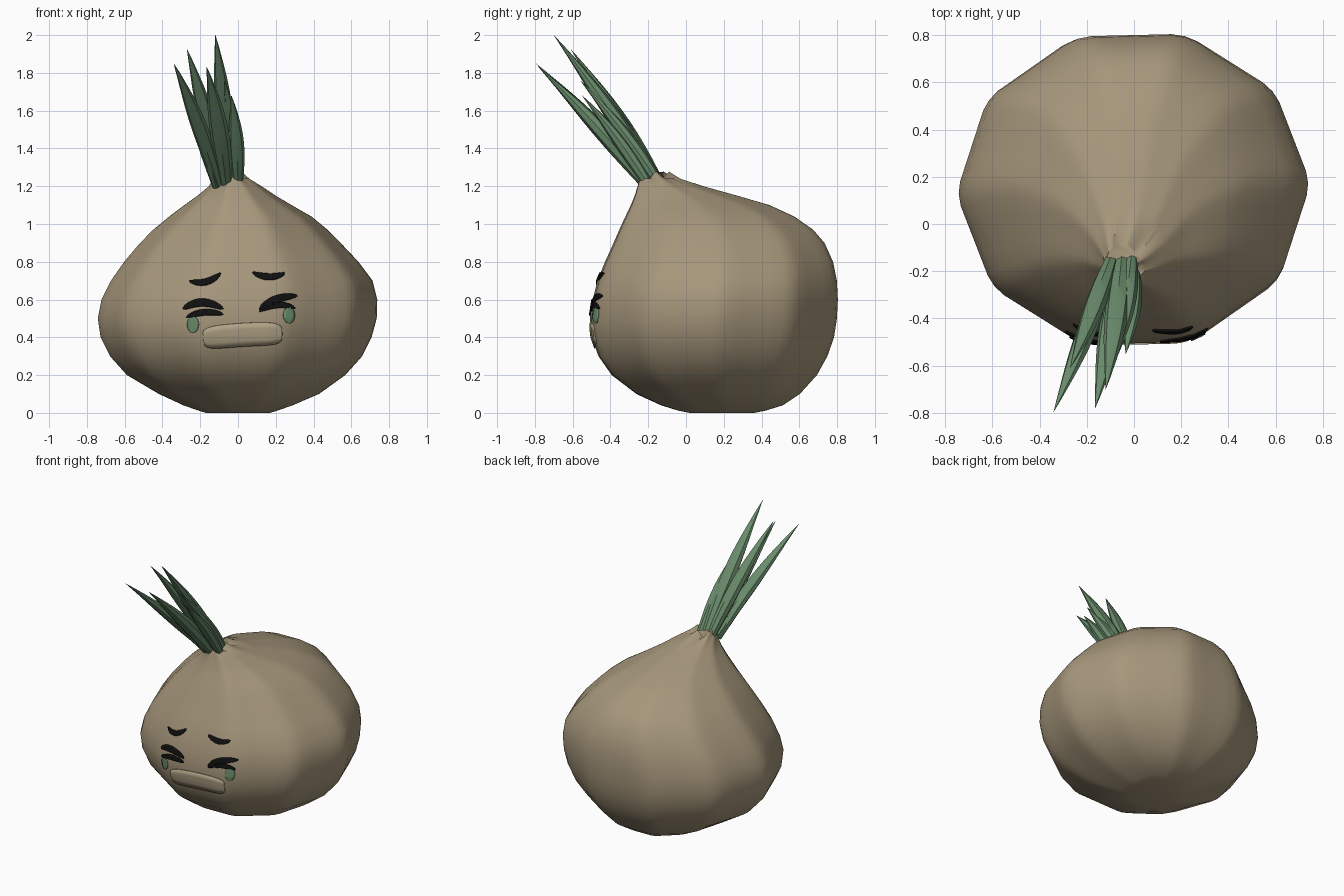
import bpy, bmesh, math
from mathutils import Vector
from mathutils.bvhtree import BVHTree

if "Cube" in bpy.data.objects:
    bpy.data.objects.remove(bpy.data.objects["Cube"])


def material(name, rgb):
    m = bpy.data.materials.new(name)
    m.diffuse_color = (*rgb, 1)
    m.use_nodes = True
    m.node_tree.nodes["Principled BSDF"].inputs["Base Color"].default_value = m.diffuse_color
    return m


TAN = material("tan skin", (0.385, 0.31, 0.2))
PALE = material("pale mouth", (0.44, 0.36, 0.235))
GREEN = material("leaf green", (0.145, 0.265, 0.15))
BLACK = material("ink black", (0.005, 0.005, 0.005))


def add_object(name, bm, mat):
    bmesh.ops.remove_doubles(bm, verts=bm.verts, dist=0.0004)
    me = bpy.data.meshes.new(name)
    bm.to_mesh(me)
    bm.free()
    me.materials.append(mat)
    ob = bpy.data.objects.new(name, me)
    bpy.context.collection.objects.link(ob)
    bpy.ops.object.select_all(action='DESELECT')
    ob.select_set(True)
    bpy.context.view_layer.objects.active = ob
    bpy.ops.object.shade_smooth_by_angle(angle=math.radians(40))
    return ob


def loft(rings):
    """Closed rings of points joined by quads and capped at both ends."""
    bm = bmesh.new()
    vs = [[bm.verts.new(p) for p in ring] for ring in rings]
    n = len(vs[0])
    for a, b in zip(vs, vs[1:]):
        for i in range(n):
            j = (i + 1) % n
            bm.faces.new((a[i], a[j], b[j], b[i]))
    bm.faces.new(vs[0][::-1])
    bm.faces.new(vs[-1])
    return bm


# Bulb: ten-sided section with softened corners, leaning to the front at the neck
def section():
    corners = [Vector((math.cos(a), math.sin(a))) for a in
               (math.radians(36 * k + 1.5) for k in range(10))]
    pts = []
    for k, c in enumerate(corners):
        d = corners[(k + 1) % 10]
        pts.append(c * 0.985)
        pts += [c.lerp(d, t) for t in (0.13, 0.32, 0.5, 0.68, 0.87)]
    return pts


# height, left, right, front, back
PROFILE = [
    (0.0, -.17, .17, .02, .36), (.012, -.21, .21, -.04, .42),
    (.04, -.29, .29, -.13, .51), (.1, -.42, .43, -.26, .60),
    (.2, -.59, .57, -.39, .69), (.3, -.68, .66, -.46, .745),
    (.4, -.73, .71, -.495, .78), (.5, -.745, .737, -.505, .795),
    (.6, -.725, .74, -.49, .80), (.7, -.675, .715, -.465, .795),
    (.8, -.605, .64, -.425, .775), (.9, -.52, .545, -.38, .73),
    (.97, -.45, .475, -.35, .67), (1.04, -.365, .39, -.318, .57),
    (1.1, -.285, .285, -.29, .44), (1.15, -.215, .20, -.27, .27),
    (1.2, -.155, .125, -.255, .09), (1.24, -.13, .06, -.245, -.03)]
rings = []
for z, x0, x1, y0, y1 in PROFILE:
    cx, cy, rx, ry = (x0 + x1) / 2, (y0 + y1) / 2, (x1 - x0) / 2, (y1 - y0) / 2
    rings.append([(cx + p.x * rx * 1.012, cy + p.y * ry / 0.951, z) for p in section()])
# ragged neck rim
rings.append([(-.05 + p.x * .07, -.16 + p.y * .075,
               1.255 + .022 * math.cos(i * math.tau / 12)) for i, p in enumerate(section())])
bulb_mesh = loft(rings)
tree = BVHTree.FromBMesh(bulb_mesh)
add_object("bulb", bulb_mesh, TAN)


# Leaves: tapering flattened blades that curve to the front
def leaf(name, base, tip, width):
    base, tip = Vector(base), Vector(tip)
    mid = base.lerp(tip, 0.5) + Vector((0.015, 0.02, 0.02))
    steps, out = 14, []
    for i in range(steps + 1):
        t = i / steps
        p = base * (1 - t) ** 2 + mid * 2 * t * (1 - t) + tip * t * t
        d = ((mid - base) * (1 - t) + (tip - mid) * t).normalized()
        side = d.cross(Vector((0, 1, 0.5))).normalized()
        up = side.cross(d)
        r = width * (0.72 + 0.5 * math.sin(math.pi * min(t * 1.1, 1)))
        r *= max(1 - t ** 4, 0.01) ** 0.8
        flat = 1 - 0.35 * t
        out.append([p + side * r * math.cos(a) + up * r * flat * math.sin(a)
                    for a in (k * math.tau / 8 for k in range(8))])
    bm = loft(out)
    bmesh.ops.recalc_face_normals(bm, faces=bm.faces)
    add_object(name, bm, GREEN)


LEAVES = [((-.05, -.14, 1.20), (-.12, -.70, 2.0), .042),
          ((-.10, -.19, 1.20), (-.34, -.795, 1.85), .036),
          ((-.09, -.14, 1.21), (-.27, -.61, 1.925), .038),
          ((-.06, -.20, 1.20), (-.165, -.78, 1.83), .042),
          ((.0, -.195, 1.20), (-.035, -.55, 1.68), .034),
          ((-.115, -.20, 1.20), (-.27, -.60, 1.665), .030),
          ((-.01, -.14, 1.21), (-.07, -.56, 1.76), .034)]
for i, (b, t, w) in enumerate(LEAVES):
    leaf(f"leaf_{i + 1}", b, t, w)


# Face parts: strokes bent through three points and laid on the bulb
def stroke(name, a, b, c, half, mat, power=2.0, proud=0.008):
    a, b, c = Vector(a), Vector(b), Vector(c)
    ctrl = b * 2 - (a + c) / 2
    bm, rows, n = bmesh.new(), [], 20
    for i in range(n + 1):
        t = (1 - math.cos(math.pi * i / n)) / 2
        p = a * (1 - t) ** 2 + ctrl * 2 * t * (1 - t) + c * t * t
        d = ((ctrl - a) * (1 - t) + (c - ctrl) * t).normalized()
        w = half * max(1 - abs(2 * t - 1) ** power, 0) ** (1 / power)
        row = []
        for s in (-1, -.5, 0, .5, 1):
            q = p + Vector((-d.y, d.x)) * w * s
            hit = tree.ray_cast(Vector((q.x, -3, q.y)), Vector((0, 1, 0)))[0]
            row.append(bm.verts.new((q.x, hit.y - proud, q.y)))
        rows.append(row)
    for r, s in zip(rows, rows[1:]):
        for j in range(4):
            bm.faces.new((r[j], s[j], s[j + 1], r[j + 1]))
    ob = add_object(name, bm, mat)
    mod = ob.modifiers.new("thickness", 'SOLIDIFY')
    mod.thickness, mod.offset = proud + 0.001, -1


stroke("left_brow", (-.26, .70), (-.17, .695), (-.092, .742), .017, BLACK)
stroke("right_brow", (.078, .745), (.165, .722), (.25, .742), .017, BLACK)
stroke("left_upper_lid", (-.292, .55), (-.19, .585), (-.078, .55), .021, BLACK)
stroke("left_lower_lid", (-.275, .505), (-.18, .533), (-.078, .522), .017, BLACK)
stroke("right_upper_lid", (.112, .545), (.20, .60), (.315, .62), .021, BLACK)
stroke("right_lower_lid", (.112, .538), (.21, .572), (.305, .552), .017, BLACK)
stroke("left_tear", (-.24, .51), (-.24, .467), (-.24, .424), .03, GREEN)
stroke("right_tear", (.272, .56), (.272, .517), (.272, .474), .03, GREEN)
stroke("mouth", (-.185, .392), (.02, .412), (.235, .418), .062, PALE, power=4.5)
